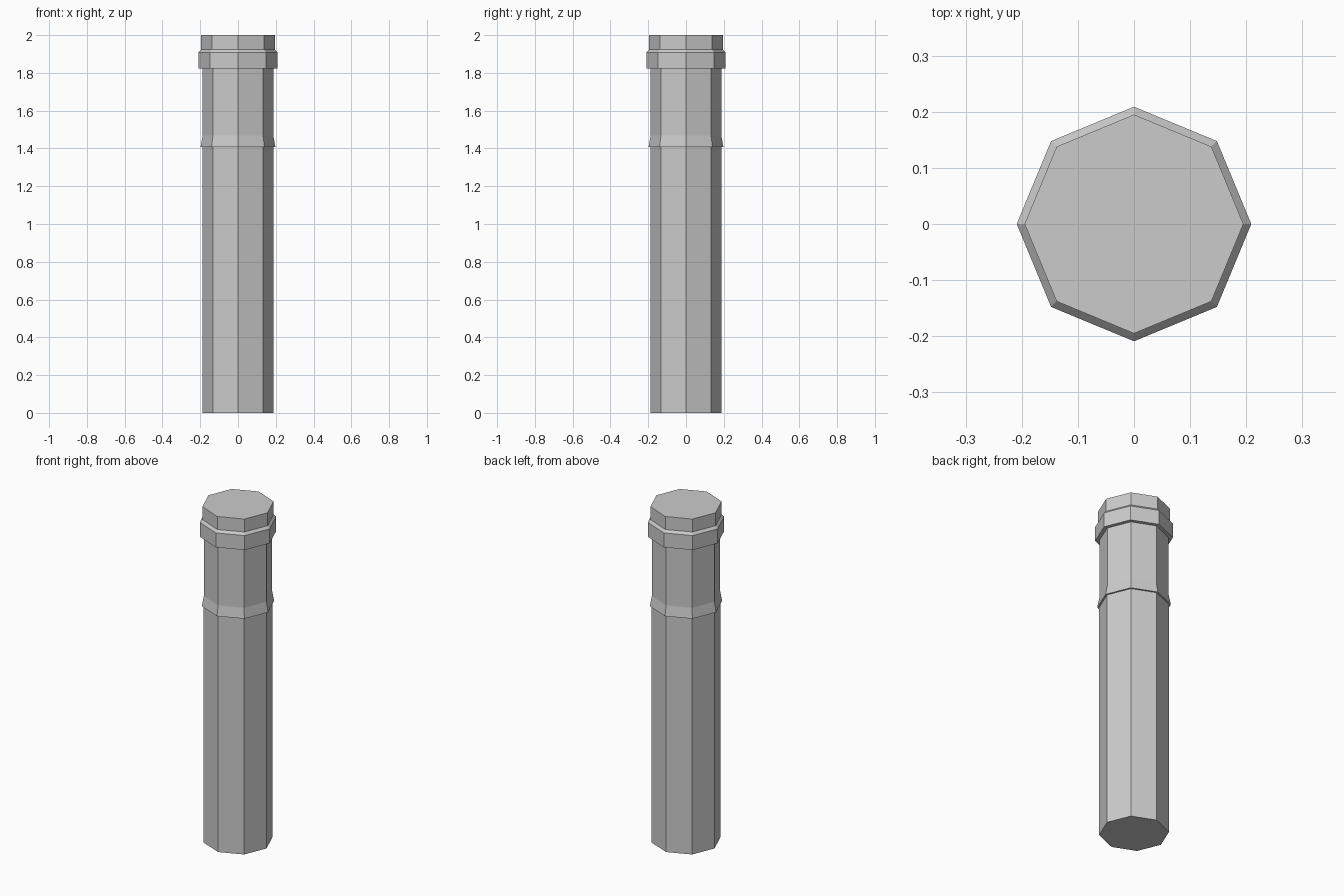
import bpy, bmesh
from math import cos, sin, pi

if "Cube" in bpy.data.objects:
    bpy.data.objects.remove(bpy.data.objects["Cube"])

SIDES = 8


def octagon_part(name, profile):
    """Closed eight-sided solid from (radius, z) rings, corners on the axes."""
    bm = bmesh.new()
    rings = [[bm.verts.new((r * cos(2 * pi * i / SIDES), r * sin(2 * pi * i / SIDES), z))
              for i in range(SIDES)] for r, z in profile]
    for low, high in zip(rings, rings[1:]):
        for i in range(SIDES):
            j = (i + 1) % SIDES
            bm.faces.new((low[i], low[j], high[j], high[i]))
    bm.faces.new(rings[0][::-1])
    bm.faces.new(rings[-1])
    mesh = bpy.data.meshes.new(name)
    bm.to_mesh(mesh)
    bm.free()
    obj = bpy.data.objects.new(name, mesh)
    bpy.context.collection.objects.link(obj)
    return obj


# Shaft with flared band, stepped collar and flat cap, as one continuous surface
octagon_part("column", [
    (0.188, 0.0), (0.188, 1.408),       # lower shaft
    (0.198, 1.408), (0.187, 1.468),     # flared band
    (0.187, 1.822),                     # upper shaft
    (0.209, 1.822), (0.209, 1.908),     # collar
    (0.195, 1.923), (0.195, 2.0),       # bevel and cap
])
